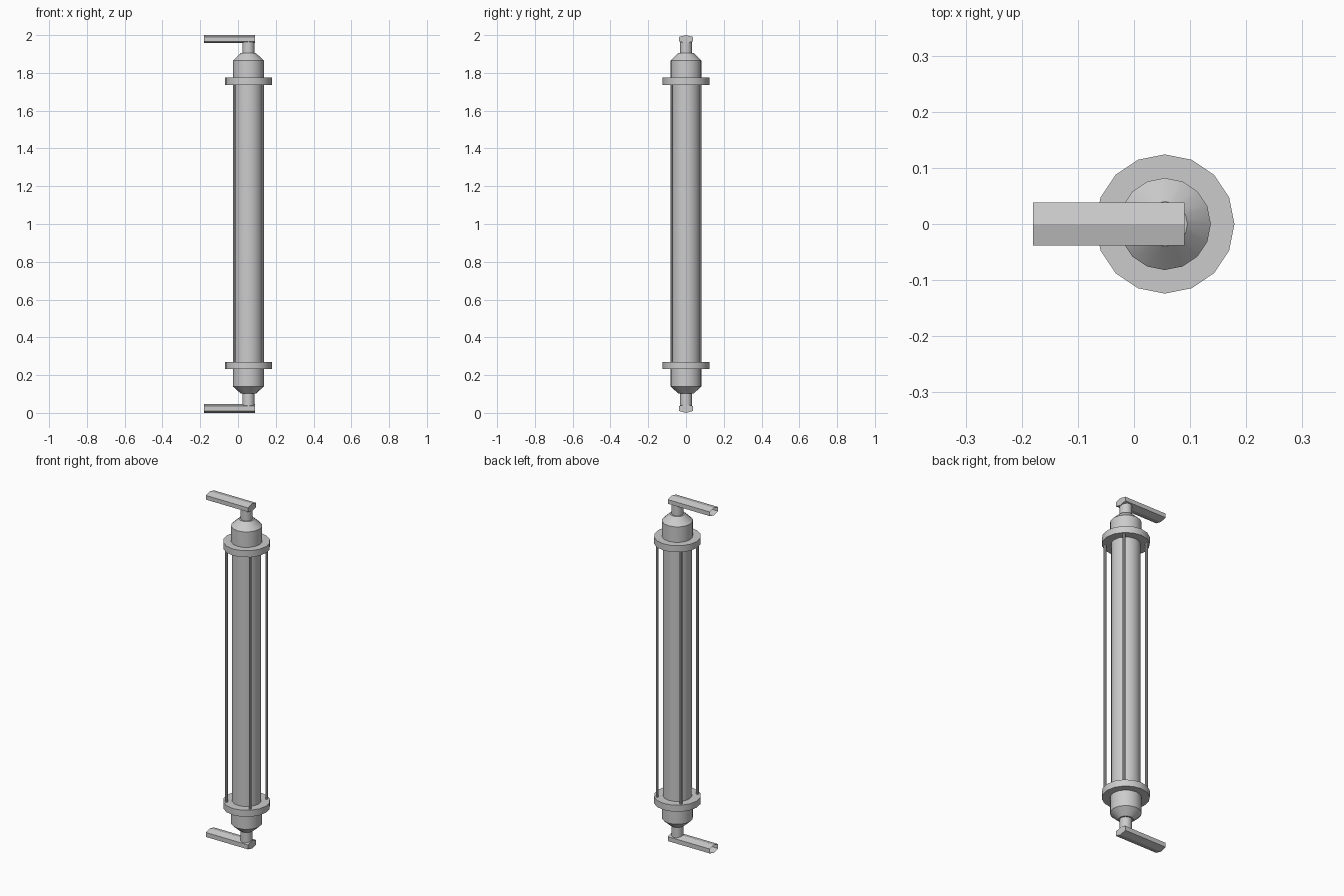
import bpy, bmesh, math

if "Cube" in bpy.data.objects:
    bpy.data.objects.remove(bpy.data.objects["Cube"])

AXIS_X = 0.055
SIDES = 16


def finish(name, bm, smooth=True):
    bmesh.ops.recalc_face_normals(bm, faces=bm.faces)
    me = bpy.data.meshes.new(name)
    bm.to_mesh(me)
    bm.free()
    ob = bpy.data.objects.new(name, me)
    bpy.context.collection.objects.link(ob)
    if smooth:
        bpy.ops.object.select_all(action='DESELECT')
        ob.select_set(True)
        bpy.context.view_layer.objects.active = ob
        bpy.ops.object.shade_smooth_by_angle(angle=math.radians(30))
    return ob


def lathe(name, profile, x=AXIS_X, y=0.0, sides=SIDES):
    """Closed solid of revolution from (radius, z) points."""
    bm = bmesh.new()
    rings = []
    for r, z in profile:
        rings.append([bm.verts.new((x + r * math.cos(2 * math.pi * i / sides),
                                    y + r * math.sin(2 * math.pi * i / sides), z))
                      for i in range(sides)])
    for a, b in zip(rings, rings[1:]):
        for i in range(sides):
            j = (i + 1) % sides
            bm.faces.new((a[i], a[j], b[j], b[i]))
    bm.faces.new(rings[0])
    bm.faces.new(rings[-1])
    return finish(name, bm)


def arm(name, z0, z1, x0=-0.18, x1=0.09, w=0.038):
    """Hexagonal bracket arm, open at the wall end."""
    h = z1 - z0
    section = [(0, z0), (w, z0 + h * 0.22), (w, z1 - h * 0.22),
               (0, z1), (-w, z1 - h * 0.22), (-w, z0 + h * 0.22)]
    bm = bmesh.new()
    a = [bm.verts.new((x0, y, z)) for y, z in section]
    b = [bm.verts.new((x1, y, z)) for y, z in section]
    for i in range(6):
        j = (i + 1) % 6
        bm.faces.new((a[i], a[j], b[j], b[i]))
    bm.faces.new(b)
    return finish(name, bm, smooth=False)


# Central tube
lathe("tube", [(0.077, 0.25), (0.077, 1.755)])

# End caps with tapered shoulder and stem
lathe("bottom_cap", [(0.032, 0.03), (0.032, 0.102), (0.04, 0.102),
                     (0.082, 0.14), (0.082, 0.268)])
lathe("top_cap", [(0.082, 1.738), (0.082, 1.865), (0.04, 1.905),
                  (0.032, 1.905), (0.032, 1.975)])

# Flanges
lathe("bottom_flange", [(0.124, 0.232), (0.124, 0.27)])
lathe("top_flange", [(0.124, 1.737), (0.124, 1.775)])

# Four guard rods on the diagonals
for k in range(4):
    t = math.radians(45 + 90 * k)
    lathe(f"guard_rod_{k + 1}", [(0.007, 0.25), (0.007, 1.755)],
          AXIS_X + 0.107 * math.cos(t), 0.107 * math.sin(t), 8)

# Bracket arms
arm("bottom_arm", 0.0, 0.046)
arm("top_arm", 1.957, 2.0)
